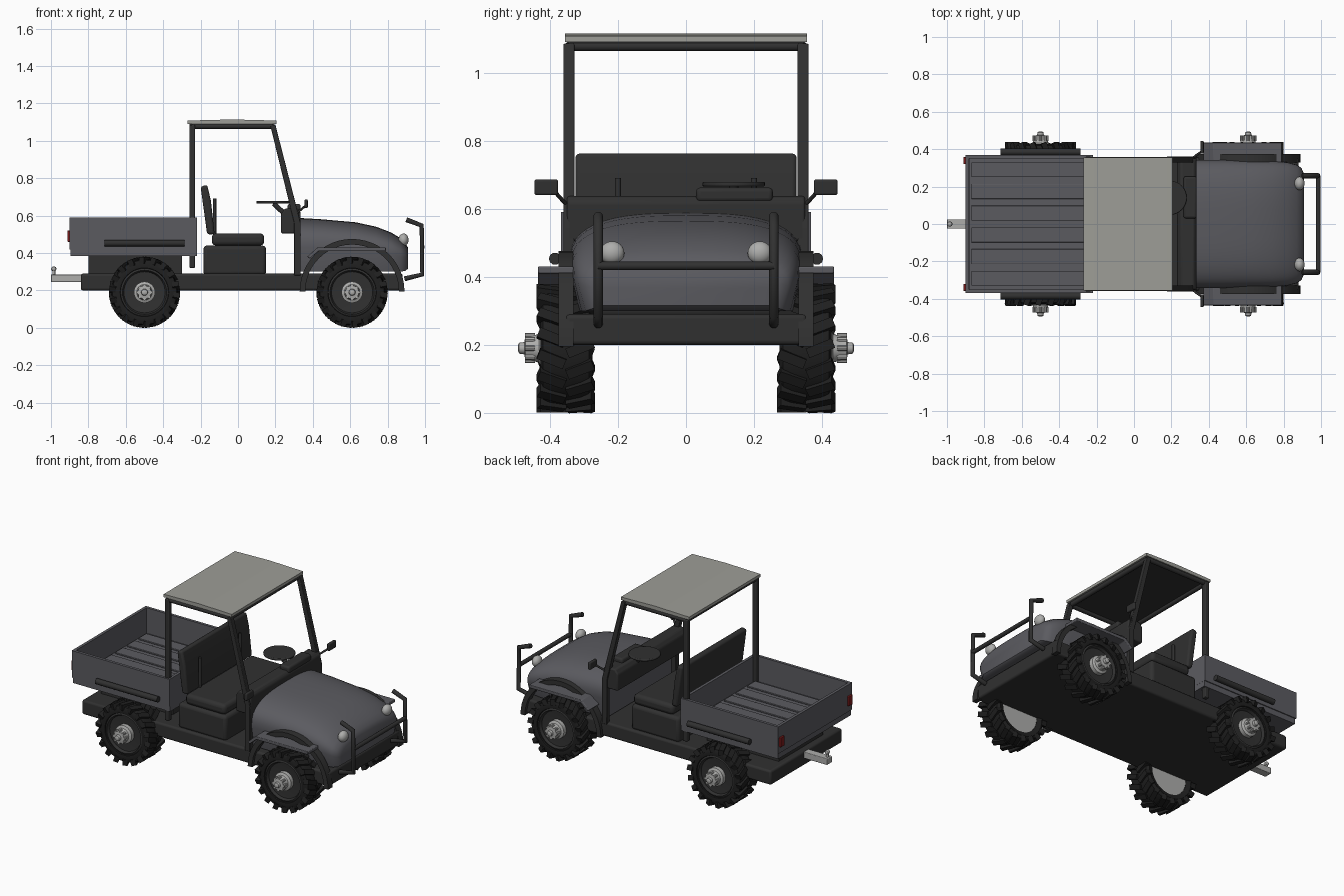
import bpy, bmesh
from math import pi, sin, cos, radians
from mathutils import Matrix, Vector

cube = bpy.data.objects.get("Cube")
if cube:
    bpy.data.objects.remove(cube)


def material(name, r, g, b):
    m = bpy.data.materials.new(name)
    m.use_nodes = True
    m.diffuse_color = (r, g, b, 1)
    m.node_tree.nodes["Principled BSDF"].inputs["Base Color"].default_value = (r, g, b, 1)
    return m


RUBBER = material("rubber black", .014, .014, .014)
BLACK = material("plastic black", .03, .03, .03)
BODY = material("body grey", .105, .105, .118)
ROOF = material("roof grey", .34, .34, .31)
METAL = material("pale metal", .42, .42, .41)
RED = material("lamp red", .2, .01, .01)


def finish(name, bm, mat, bevel=0, smooth=True):
    bmesh.ops.recalc_face_normals(bm, faces=bm.faces)
    me = bpy.data.meshes.new(name)
    bm.to_mesh(me)
    bm.free()
    me.materials.append(mat)
    ob = bpy.data.objects.new(name, me)
    bpy.context.collection.objects.link(ob)
    if bevel:
        mod = ob.modifiers.new("Bevel", "BEVEL")
        mod.width, mod.segments = bevel, 3
    if smooth:
        bpy.ops.object.select_all(action="DESELECT")
        ob.select_set(True)
        bpy.context.view_layer.objects.active = ob
        bpy.ops.object.shade_smooth_by_angle(angle=radians(35))
    return ob


def box(name, x, y, z, mat, bevel=0):
    """Box from (low, high) pairs."""
    bm = bmesh.new()
    bmesh.ops.create_cube(bm, size=1)
    for v in bm.verts:
        v.co = [p[0] + (p[1] - p[0]) * (c + .5) for p, c in zip((x, y, z), v.co)]
    return finish(name, bm, mat, bevel)


def plate(name, outline, y, mat, bevel=0):
    """Side outline in x, z extruded across y."""
    bm = bmesh.new()
    face = bm.faces.new([bm.verts.new((px, y[0], pz)) for px, pz in outline])
    new = bmesh.ops.extrude_face_region(bm, geom=[face])["geom"]
    bmesh.ops.translate(bm, vec=(0, y[1] - y[0], 0),
                        verts=[v for v in new if isinstance(v, bmesh.types.BMVert)])
    return finish(name, bm, mat, bevel)


def tube(name, pts, r, mat):
    cu = bpy.data.curves.new(name, "CURVE")
    cu.dimensions, cu.bevel_depth, cu.bevel_resolution = "3D", r, 3
    cu.use_fill_caps = True
    sp = cu.splines.new("POLY")
    sp.points.add(len(pts) - 1)
    for p, co in zip(sp.points, pts):
        p.co = (*co, 1)
    cu.materials.append(mat)
    ob = bpy.data.objects.new(name, cu)
    bpy.context.collection.objects.link(ob)
    return ob


def loft(bm, rings, closed=False):
    """Skin a list of equal point rings; cap the ends unless closed."""
    vs = [[bm.verts.new(p) for p in ring] for ring in rings]
    n = len(vs[0])
    for a, b in zip(vs, vs[1:] + vs[:1] if closed else vs[1:]):
        for i in range(n):
            bm.faces.new((a[i], a[(i + 1) % n], b[(i + 1) % n], b[i]))
    if not closed:
        bm.faces.new(vs[0])
        bm.faces.new(vs[-1])


def lathe(name, profile, x, z, side, mat, closed=False, n=40):
    """Profile of (radius, y) turned round a wheel axle."""
    bm = bmesh.new()
    loft(bm, [[(x + r * cos(2 * pi * i / n), side * y, z + r * sin(2 * pi * i / n))
               for i in range(n)] for r, y in profile], closed)
    return finish(name, bm, mat)


def wheel(tag, x, side):
    z = .19
    lathe(tag + "_tyre", [(.125, .285), (.155, .275), (.172, .285), (.177, .31), (.177, .40),
                          (.172, .42), (.155, .428), (.13, .425), (.125, .41)],
          x, z, side, RUBBER, closed=True)
    # Slanted tread lugs in two staggered rows
    bm = bmesh.new()
    count = 18
    for i in range(count):
        for row in (0, 1):
            m = (Matrix.Translation((x, side * .353, z))
                 @ Matrix.Rotation(2 * pi * (i + row / 2) / count, 4, "Y")
                 @ Matrix.Translation((0, (row - .5) * .084, .171))
                 @ Matrix.Rotation(radians(22 if row else -22), 4, "Z")
                 @ Matrix.Diagonal((.030, .082, .036, 1)))
            bmesh.ops.create_cube(bm, size=1, matrix=m)
    finish(tag + "_tread", bm, RUBBER, smooth=False)
    # Rim, inner disc and hub
    lathe(tag + "_rim", [(.128, .30), (.128, .418), (.118, .422), (.110, .405), (.06, .40)],
          x, z, side, BLACK)
    lathe(tag + "_inner_disc", [(.126, .288), (.126, .302)], x, z, side, METAL)
    lathe(tag + "_hub", [(.057, .40), (.057, .425), (.042, .432), (.036, .455), (.036, .472),
                         (.018, .475), (.016, .49), (.008, .494)], x, z, side, METAL, n=24)
    bm = bmesh.new()
    for i in range(8):
        m = (Matrix.Translation((x, side * .458, z)) @ Matrix.Rotation(pi * i / 4, 4, "Y")
             @ Matrix.Translation((0, 0, .036)) @ Matrix.Rotation(pi / 2, 4, "X"))
        bmesh.ops.create_cone(bm, cap_ends=True, segments=8, radius1=.008, radius2=.008,
                              depth=.03, matrix=m)
    finish(tag + "_hub_bolts", bm, METAL)


for side, tag in ((-1, "right"), (1, "left")):
    wheel("rear_" + tag, -.5, side)
    wheel("front_" + tag, .61, side)

# Chassis and hitch
box("chassis", (-.84, .88), (-.355, .355), (.2, .29), BLACK, .012)
box("hitch_bar", (-1, -.83), (-.025, .025), (.245, .285), METAL, .004)
tube("hitch_pin", [(-.985, 0, .28), (-.985, 0, .31)], .008, METAL)
lathe("hitch_ball", [(.004, -.014), (.011, -.01), (.014, 0), (.011, .01), (.004, .014)],
      -.985, .315, 1, METAL, n=16)

# Cargo bed
box("bed_base", (-.895, -.22), (-.362, .362), (.385, .42), BODY)
box("bed_floor", (-.88, -.23), (-.35, .35), (.42, .43), BODY)
for i in range(6):
    y = -.29 + i * .116
    box("bed_floor_rib", (-.87, -.25), (y - .04, y + .04), (.43, .44), BODY, .003)
for x in (-.90, -.237):
    box("bed_end_wall", (x, x + .018), (-.368, .368), (.42, .59), BODY)
box("bed_support", (-.8, -.3), (-.22, .22), (.28, .39), BLACK)

# Seat
box("seat_base", (-.185, .15), (-.335, .335), (.28, .44), BLACK, .02)
box("seat_cushion", (-.14, .14), (-.33, .33), (.44, .505), BLACK, .022)
plate("seat_back", [(-.125, .50), (-.165, .50), (-.2, .755), (-.165, .765), (-.145, .68)],
      (-.325, .325), BLACK, .012)

# Dashboard and steering
plate("dashboard", [(.23, .505), (.335, .505), (.335, .62), (.32, .637), (.25, .637), (.23, .61)],
      (-.35, .35), BLACK, .008)
box("instrument_pod", (.265, .335), (.03, .255), (.62, .662), BLACK, .012)
tube("steering_column", [(.19, .14, .665), (.28, .14, .58)], .014, BLACK)
bm = bmesh.new()
bmesh.ops.create_cone(bm, cap_ends=True, segments=32, radius1=.092, radius2=.092, depth=.014,
                      matrix=Matrix.Translation((.19, .14, .672)))
finish("steering_wheel", bm, BLACK, .005)

# Hood, lofted from rounded sections
bm = bmesh.new()
rings = []
for x, w, top, low in ((.33, .343, .587, .3), (.45, .343, .58, .3), (.63, .34, .564, .3),
                       (.74, .337, .54, .3), (.82, .33, .509, .3), (.87, .317, .478, .3),
                       (.895, .30, .455, .305), (.908, .27, .43, .315)):
    mid = low + .45 * (top - low)
    half = [(w * .93, low)]
    for k in range(13):
        a = pi / 2 * k / 12
        half.append((w * cos(a) ** .7, mid + (top - mid) * sin(a) ** .7))
    half[-1] = (0, top)
    rings.append([(x, y, z) for y, z in half] + [(x, -y, z) for y, z in half[-2::-1]])
loft(bm, rings)
finish("hood", bm, BODY)

# Roof and canopy frame
plate("roof", [(-.27, 1.09), (.205, 1.09), (.205, 1.108), (-.03, 1.114), (-.27, 1.108)],
      (-.355, .355), ROOF)
box("roof_lining", (-.26, .195), (-.345, .345), (1.083, 1.091), BLACK)
for x in (-.245, .185):
    tube("roof_cross_bar", [(x, -.343, 1.077), (x, .343, 1.077)], .014, BLACK)

for s in (-1, 1):
    def span(a, b):
        return sorted((s * a, s * b))
    box("bed_side_wall", (-.90, -.22), span(.35, .368), (.42, .59), BODY)
    tube("bed_side_rail", [(-.715, s * .385, .453), (-.285, s * .385, .453)], .018, BLACK)
    box("tail_lamp", (-.912, -.895), span(.32, .358), (.46, .52), RED, .003)
    box("rear_post", (-.26, -.23), span(.328, .36), (.32, 1.085), BLACK, .005)
    plate("front_post", [(.172, 1.085), (.2, 1.085), (.335, .56), (.335, .28), (.3, .28), (.3, .56)],
          span(.328, .36), BLACK, .004)
    tube("roof_side_bar", [(-.245, s * .343, 1.077), (.185, s * .343, 1.077)], .014, BLACK)
    tube("seat_belt_post", [(-.125, s * .2, .5), (-.125, s * .2, .69)], .009, BLACK)
    # Mirror
    box("mirror", (.355, .373), span(.376, .445), (.64, .686), BLACK, .006)
    tube("mirror_arm", [(.31, s * .35, .61), (.364, s * .39, .655)], .006, BLACK)
    # Front mudguard: arch band with a flat step
    arch = [(.61 + r * cos(a), .195 + r * sin(a)) for r, order in ((.28, 1), (.25, -1))
            for a in [pi * k / 24 for k in range(25)][::order]]
    plate("wheel_arch", arch, span(.33, .375), BLACK)
    plate("mudguard_step", [(.385, .37), (.43, .41), (.79, .41), (.79, .43), (.425, .43), (.37, .38)],
          span(.33, .435), BODY, .004)
    # Headlamp
    bm = bmesh.new()
    bmesh.ops.create_uvsphere(bm, u_segments=20, v_segments=12, radius=1,
                              matrix=Matrix.Translation((.885, s * .217, .47))
                              @ Matrix.Diagonal((.027, .036, .034, 1)))
    finish("headlamp", bm, METAL)
    # Front guard upright
    tube("guard_upright", [(.9, s * .258, .578), (.982, s * .258, .547), (.985, s * .258, .285),
                           (.89, s * .258, .262)], .014, BLACK)
tube("guard_cross_bar", [(.985, -.258, .432), (.985, .258, .432)], .013, BLACK)
